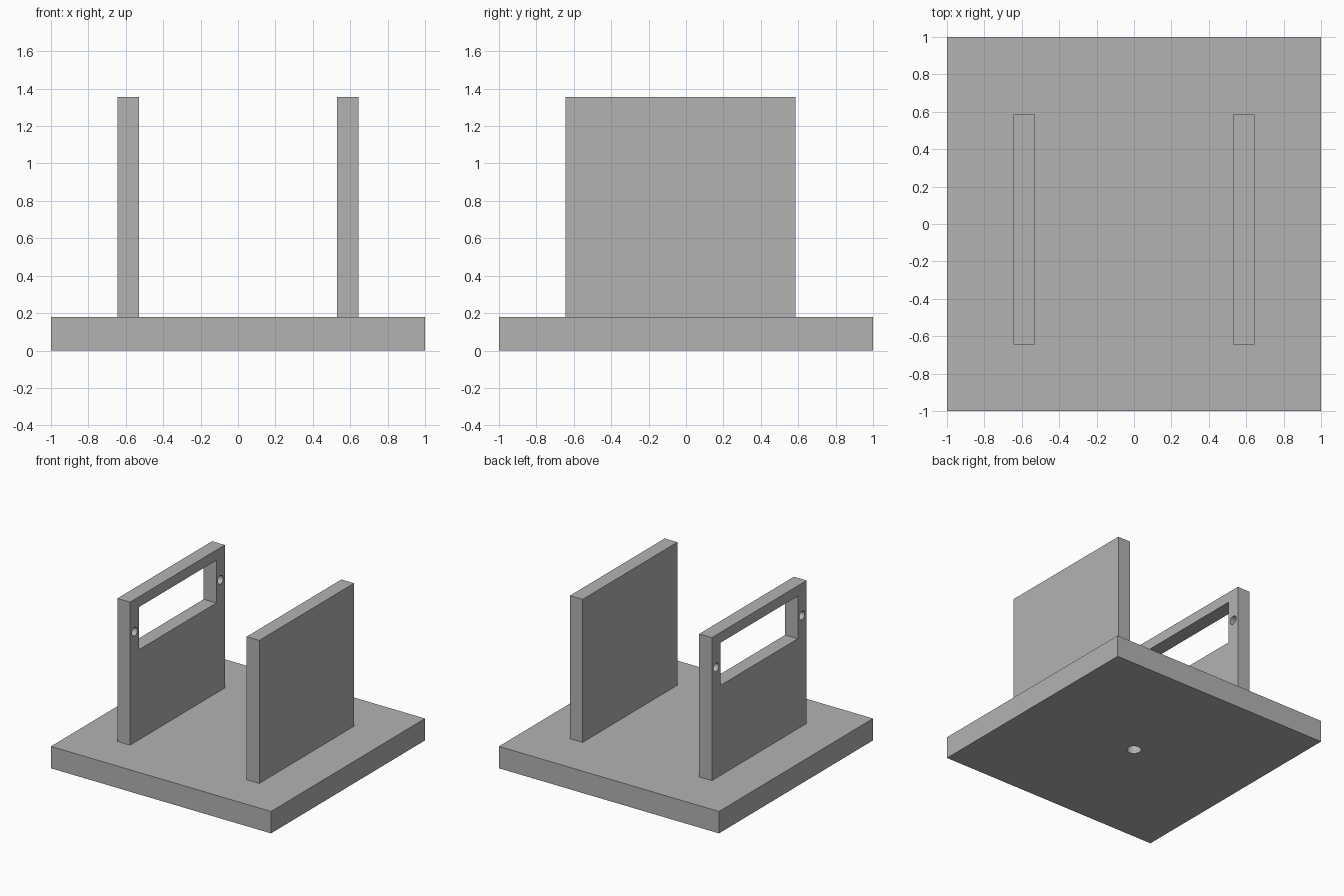
import bpy
from math import radians
from mathutils import Vector

old = bpy.data.objects.get("Cube")
if old:
    bpy.data.objects.remove(old, do_unlink=True)

grey = bpy.data.materials.new("plain grey")
grey.use_nodes = True
colour = (0.45, 0.45, 0.45, 1)
grey.diffuse_color = colour
grey.node_tree.nodes["Principled BSDF"].inputs["Base Color"].default_value = colour


def box(name, low, high):
    low, high = Vector(low), Vector(high)
    bpy.ops.mesh.primitive_cube_add(size=1, location=(low + high) / 2)
    obj = bpy.context.object
    obj.name = name
    obj.scale = high - low
    bpy.ops.object.transform_apply(location=False, rotation=False, scale=True)
    obj.data.materials.append(grey)
    return obj


def rod(name, centre, radius, length, rotation=(0, 0, 0)):
    bpy.ops.mesh.primitive_cylinder_add(vertices=32, radius=radius, depth=length,
                                        location=centre, rotation=rotation)
    obj = bpy.context.object
    obj.name = name
    obj.data.materials.append(grey)
    return obj


def cut(target, cutter):
    cutter.hide_render = True
    mod = target.modifiers.new("cut", 'BOOLEAN')
    mod.operation = 'DIFFERENCE'
    mod.solver = 'EXACT'
    mod.object = cutter
    bpy.ops.object.select_all(action='DESELECT')
    target.select_set(True)
    bpy.context.view_layer.objects.active = target
    bpy.ops.object.modifier_apply(modifier=mod.name)
    bpy.data.objects.remove(cutter, do_unlink=True)


BASE_TOP, WALL_TOP = 0.18, 1.355
INNER, OUTER = 0.53, 0.645
FRONT, BACK = -0.645, 0.585

# Base slab with a blind hole underneath
base = box("base", (-1, -1, 0), (1, 1, BASE_TOP))
cut(base, rod("base_hole_cutter", (0, 0, 0), 0.055, 0.24))

# Solid upright
box("solid_upright", (INNER, FRONT, BASE_TOP), (OUTER, BACK, WALL_TOP))

# Upright with a window and a pin hole either side of it
frame = box("window_upright", (-OUTER, FRONT, BASE_TOP), (-INNER, BACK, WALL_TOP))
cut(frame, box("window_cutter", (-0.8, -0.53, 0.92), (-0.4, 0.475, 1.27)))
for y in (-0.585, 0.53):
    cut(frame, rod("pin_hole_cutter", (-0.5875, y, 1.09), 0.035, 0.4, (0, radians(90), 0)))

# Smooth hole walls, crisp edges
for obj in (base, frame):
    bpy.ops.object.select_all(action='DESELECT')
    obj.select_set(True)
    bpy.context.view_layer.objects.active = obj
    bpy.ops.object.shade_smooth_by_angle(angle=radians(30))
